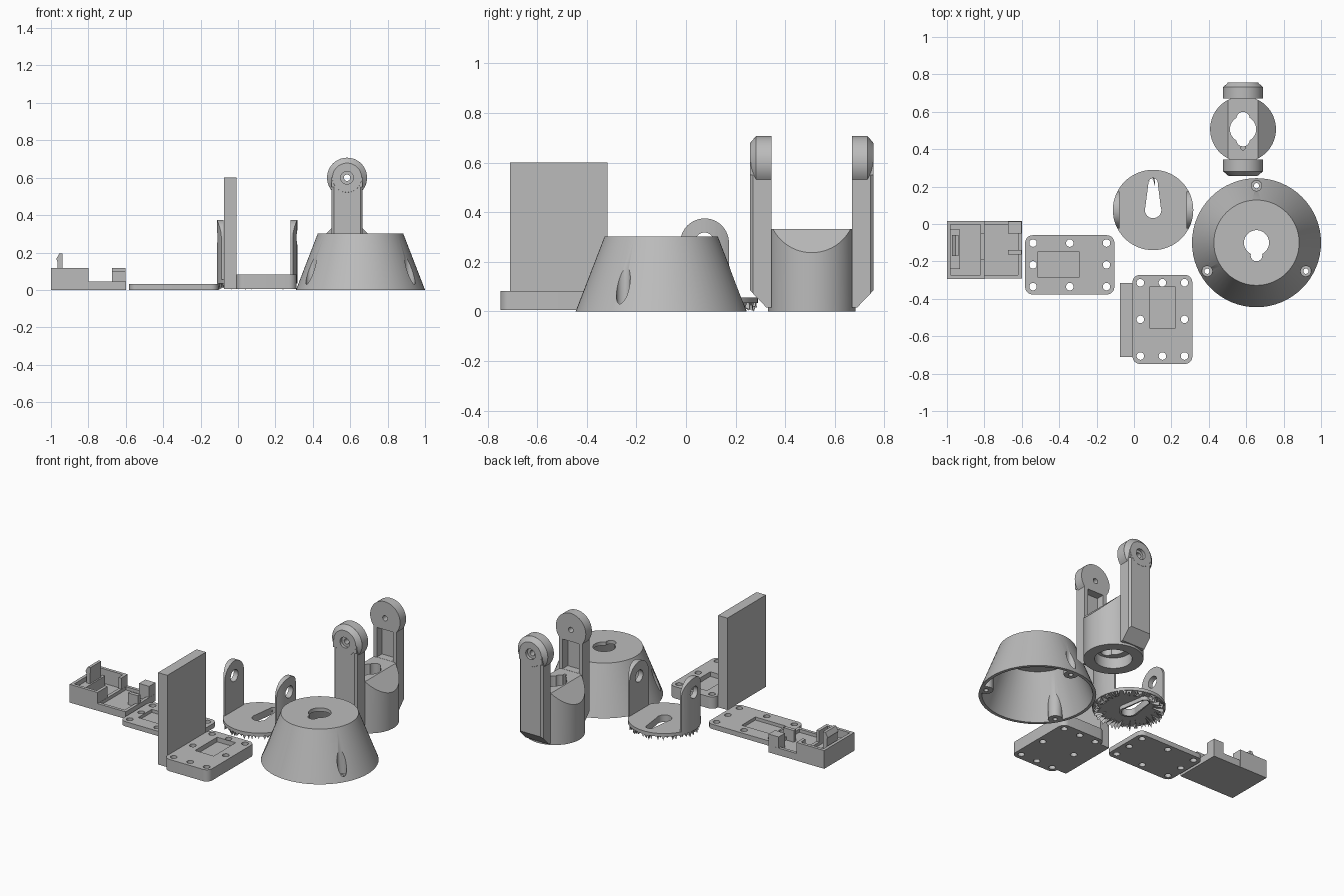
import bpy, bmesh, math, random
from mathutils import Matrix, Vector

random.seed(4)
cube = bpy.data.objects.get("Cube")
if cube:
    bpy.data.objects.remove(cube, do_unlink=True)

grey = bpy.data.materials.new("plain grey")
grey.use_nodes = True
COLOUR = (0.5, 0.5, 0.5, 1)
grey.diffuse_color = COLOUR
grey.node_tree.nodes["Principled BSDF"].inputs["Base Color"].default_value = COLOUR


def make(name, bm):
    bmesh.ops.recalc_face_normals(bm, faces=bm.faces)
    mesh = bpy.data.meshes.new(name)
    bm.to_mesh(mesh)
    bm.free()
    mesh.materials.append(grey)
    ob = bpy.data.objects.new(name, mesh)
    bpy.context.collection.objects.link(ob)
    return ob


def box(name, x, y, z):
    bm = bmesh.new()
    bmesh.ops.create_cube(bm, size=1)
    for v in bm.verts:
        v.co = [a + (b - a) * (c + 0.5) for (a, b), c in zip((x, y, z), v.co)]
    return make(name, bm)


def tube(name, start, end, r1, r2=None, seg=64):
    """Cylinder or cone between two points."""
    start, end = Vector(start), Vector(end)
    axis = end - start
    turn = axis.to_track_quat('Z', 'Y').to_matrix().to_4x4()
    bm = bmesh.new()
    bmesh.ops.create_cone(bm, cap_ends=True, segments=seg, radius1=r1,
                          radius2=r1 if r2 is None else r2, depth=axis.length,
                          matrix=Matrix.Translation((start + end) / 2) @ turn)
    return make(name, bm)


def upright(name, x, y, z0, z1, r, r2=None):
    return tube(name, (x, y, z0), (x, y, z1), r, r2)


def prism(name, points, shift):
    bm = bmesh.new()
    face = bm.faces.new([bm.verts.new(p) for p in points])
    new = bmesh.ops.extrude_face_region(bm, geom=[face])["geom"]
    bmesh.ops.translate(bm, vec=shift, verts=[v for v in new if isinstance(v, bmesh.types.BMVert)])
    return make(name, bm)


def combine(ob, others, mode='DIFFERENCE'):
    for other in others:
        mod = ob.modifiers.new("shape", 'BOOLEAN')
        mod.operation, mod.solver, mod.object = mode, 'EXACT', other
        bpy.context.view_layer.objects.active = ob
        bpy.ops.object.modifier_apply(modifier=mod.name)
        bpy.data.objects.remove(other, do_unlink=True)
    return ob


def add(ob, *others):
    return combine(ob, others, 'UNION')


def cut(ob, *others):
    return combine(ob, others)


# Hollow conical base with keyhole and three screw wells
cx, cy = 0.655, -0.10
base = upright("conical_base", cx, cy, 0, 0.303, 0.345, 0.228)
cavity = upright("cavity", cx, cy, -0.02, 0.28, 0.333, 0.217)
wells = [(cx + 0.305 * math.cos(a), cy + 0.305 * math.sin(a))
         for a in (math.radians(90 + 120 * i) for i in range(3))]
cut(cavity, *[upright("boss", x, y, -0.05, 0.35, 0.042) for x, y in wells])
cut(base, cavity)
for x, y in wells:
    cut(base, upright("well", x, y, 0.025, 0.4, 0.028), upright("screw", x, y, -0.1, 0.1, 0.014))
cut(base, upright("hole", cx, cy, 0.2, 0.4, 0.067), upright("key", cx, cy - 0.068, 0.2, 0.4, 0.031))

# Yoke: drum with sloped shoulders and two tall arms
yx, yy = 0.583, 0.507
yoke = upright("yoke", yx, yy, 0, 0.333, 0.176)
for s in (-1, 1):
    slope = [(yx + s * dx, yy - 0.3, z) for dx, z in ((0.075, 0.338), (0.2, 0.213), (0.2, 0.4), (0.075, 0.4))]
    cut(yoke, prism("slope", slope, (0, 0.6, 0)))
for s in (-1, 1):
    side = ((0.163, 0.015), (0.182, 0.015), (0.249, 0.085), (0.249, 0.6), (0.163, 0.6))
    arm = prism("arm", [(yx - 0.083, yy + s * d, z) for d, z in side], (0.166, 0, 0))
    for e in (-1, 1):
        bevel = ((0.068, 0.252), (0.09, 0.23), (0.09, 0.252))
        cut(arm, prism("bevel", [(yx + e * a, yy + s * d, 0) for a, d in bevel], (0, 0, 0.55)))

    def at(d):
        return (yx, yy + s * d, 0.6)
    add(arm, tube("disc", at(0.163), at(0.225), 0.107),
        tube("rim", at(0.2249), at(0.2495), 0.107, 0.078))
    cut(arm, tube("bore", at(0.1), at(0.3), 0.017), tube("recess", at(0.23), at(0.3), 0.034))
    channel = sorted((yy + s * 0.15, yy + s * 0.215))
    cut(arm, box("channel", (yx - 0.058, yx + 0.058), channel, (0.334, 0.525)))
    add(yoke, arm)
cut(yoke, upright("under", yx, yy, -0.1, 0.07, 0.11), upright("hole", yx, yy, -0.1, 0.5, 0.07),
    *[upright("key", yx, yy + s * 0.056, -0.1, 0.5, 0.036) for s in (-1, 1)],
    upright("pin", yx, yy - 0.1, 0.2, 0.5, 0.011))

# Round bracket with two curved ears and a tapered slot
bx, by = 0.102, 0.075
ears = upright("round_bracket", bx, by, 0.036, 0.5, 0.215)
outline = add(box("ear_outline", (bx - 0.3, bx + 0.3), (by - 0.098, by + 0.098), (0.03, 0.277)),
              tube("ear_top", (bx - 0.3, by, 0.277), (bx + 0.3, by, 0.277), 0.098))
combine(ears, [outline], 'INTERSECT')
cut(ears, box("gap", (bx - 0.18, bx + 0.18), (by - 0.3, by + 0.3), (0.056, 0.6)),
    tube("ear_holes", (bx - 0.3, by, 0.28), (bx + 0.3, by, 0.28), 0.038))


def slot(r, z0, z1):
    """Teardrop slot: round hole with a tapering tail."""
    tail = [(bx + dx, by + dy, z0) for dx, dy in
            ((-r * 0.95, 0.01), (r * 0.95, 0.01), (r * 0.55, 0.15), (-r * 0.55, 0.15))]
    return add(upright("slot", bx, by, z0, z1, r), prism("tail", tail, (0, 0, z1 - z0)),
               upright("tip", bx, by + 0.145, z0, z1, r * 0.57))


add(ears, upright("floor", bx, by, 0.035, 0.056, 0.2148), slot(0.056, 0.01, 0.05))
cut(ears, slot(0.044, -0.1, 0.2))

# Ragged blades hanging under the bracket floor
bm = bmesh.new()
for i in range(56):
    a = i / 56 * math.tau + random.uniform(-0.04, 0.04)
    b = a + random.uniform(0.05, 0.14)
    inner, outer = random.uniform(0.12, 0.18), random.uniform(0.205, 0.213)
    tip = random.uniform(0.195, 0.212)
    pts = [(inner, a, 0.038), (outer, b, 0.038), (tip, (a + b) / 2, random.uniform(0, 0.02))]
    bm.faces.new([bm.verts.new((bx + r * math.cos(t), by + r * math.sin(t), z)) for r, t, z in pts])
    rim = [(outer, a, 0.038), (outer, b, 0.038), pts[2]]
    bm.faces.new([bm.verts.new((bx + r * math.cos(t), by + r * math.sin(t), z)) for r, t, z in rim])
make("ragged_blades", bm)


# Rounded plates with eight screw holes and a shallow pocket
def plate(name, x, y, z, pocket_x, pocket_y, depth, inset=0.042):
    r, pts = 0.04, []
    corners = ((x[1], y[1], -1, -1), (x[0], y[1], 1, -1), (x[0], y[0], 1, 1), (x[1], y[0], -1, 1))
    for k, (px, py, sx, sy) in enumerate(corners):
        for j in range(9):
            t = math.radians(90 * k + 90 * j / 8)
            pts.append((px + sx * r + r * math.cos(t), py + sy * r + r * math.sin(t), z[0]))
    ob = prism(name, pts, (0, 0, z[1] - z[0]))
    mid = (sum(x) / 2, sum(y) / 2)
    for i in (-1, 0, 1):
        for j in (-1, 0, 1):
            if i or j:
                hx = mid[0] + i * ((x[1] - x[0]) / 2 - inset)
                hy = mid[1] + j * ((y[1] - y[0]) / 2 - inset)
                cut(ob, upright("screw", hx, hy, -0.1, 0.2, 0.02))
    return cut(ob, box("pocket", pocket_x, pocket_y, (z[1] - depth, 0.2)))


# Long plates have no screw in the middle of their pocket
plate("flat_plate", (-0.582, -0.105), (-0.377, -0.06), (0, 0.031),
      (-0.513, -0.295), (-0.287, -0.148), 0.02)
plate("thick_plate", (-0.008, 0.312), (-0.748, -0.272), (0.006, 0.082),
      (0.085, 0.218), (-0.56, -0.335), 0.03)
box("tall_panel", (-0.075, -0.008), (-0.71, -0.316), (0.006, 0.6))

# Small open housing: deep tray, low tray, clip and posts
tray = box("housing", (-1, -0.8), (-0.293, 0.016), (0, 0.118))
cut(tray, box("pocket", (-0.98, -0.82), (-0.273, -0.004), (0.025, 0.3)),
    box("doorway", (-0.85, -0.7), (-0.19, -0.05), (0.046, 0.3)))
low = box("low_tray", (-0.81, -0.6), (-0.292, 0.015), (0, 0.046))
cut(low, box("pocket", (-0.799, -0.62), (-0.272, -0.005), (0.025, 0.3)))
add(tray, low)
box("ledge", (-0.981, -0.93), (-0.24, -0.03), (0.02, 0.09))
hook = ((-0.965, 0.08), (-0.94, 0.08), (-0.937, 0.195), (-0.955, 0.195), (-0.972, 0.165), (-0.965, 0.15))
prism("clip", [(x, -0.17, z) for x, z in hook], (0, 0.11, 0))
box("tall_post", (-0.673, -0.601), (-0.05, 0.0145), (0.02, 0.118))
box("short_post", (-0.673, -0.601), (-0.163, -0.14), (0.02, 0.1))

# Smooth the round parts, keeping hard edges
bpy.ops.object.select_all(action='DESELECT')
for ob in bpy.context.scene.objects:
    if ob.type == 'MESH' and ob.name in ("conical_base", "yoke", "round_bracket", "flat_plate", "thick_plate"):
        ob.select_set(True)
        bpy.context.view_layer.objects.active = ob
bpy.ops.object.shade_smooth_by_angle(angle=math.radians(28))
